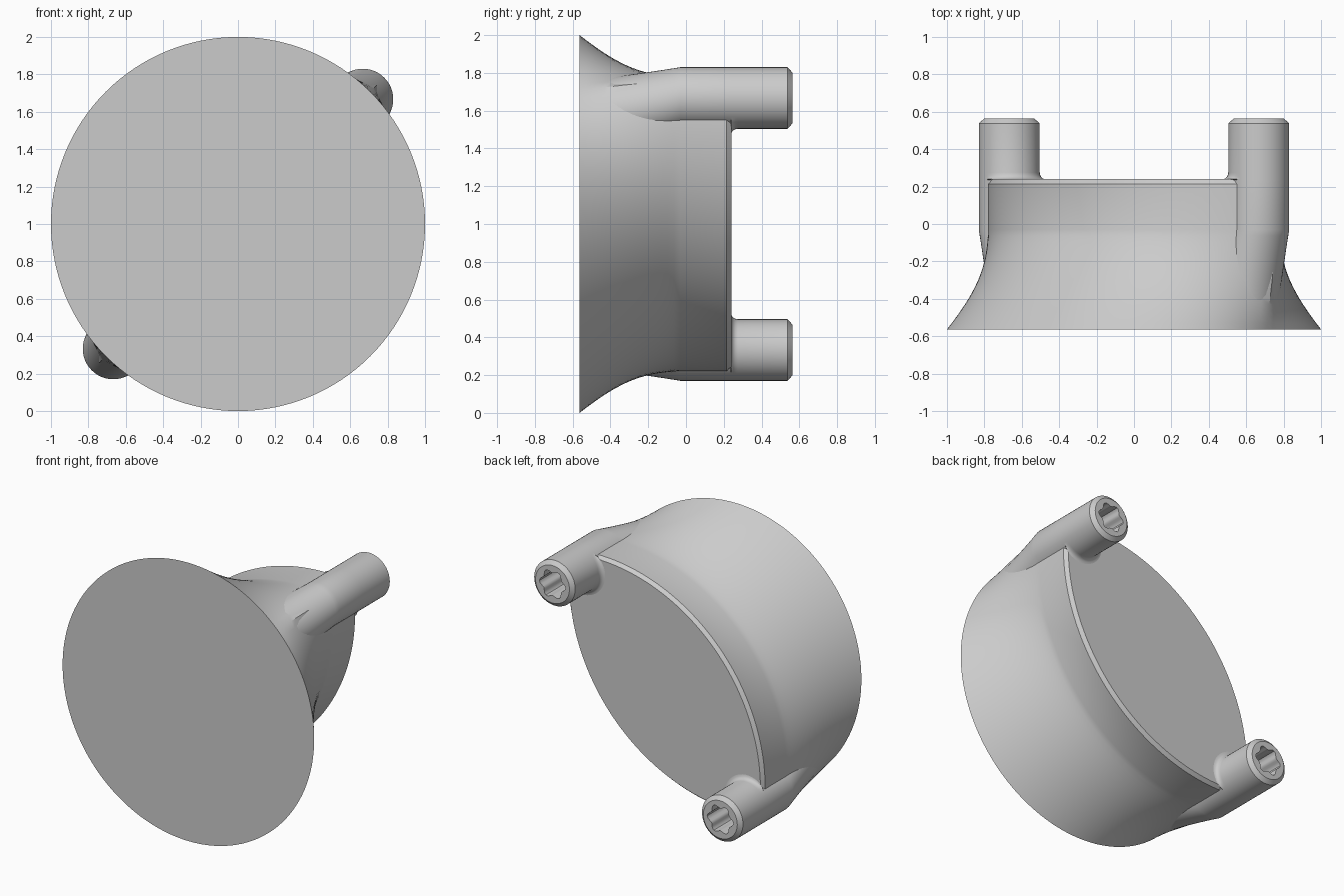
import bpy, bmesh, math
from math import sin, cos, sqrt, pi

cube = bpy.data.objects.get("Cube")
if cube:
    bpy.data.objects.remove(cube)

grey = bpy.data.materials.new("plain_grey")
grey.use_nodes = True
grey.diffuse_color = (0.6, 0.6, 0.6, 1)
grey.node_tree.nodes["Principled BSDF"].inputs["Base Color"].default_value = (0.6, 0.6, 0.6, 1)

FRONT, NECK, SHOULDER, BACK, END = -0.563, -0.03, 0.215, 0.24, 0.563


def skin(name, rings):
    """Closed solid through a list of equal-sized rings of points."""
    bm = bmesh.new()
    loops = [[bm.verts.new(p) for p in ring] for ring in rings]
    n = len(loops[0])
    for a, b in zip(loops, loops[1:]):
        for i in range(n):
            j = (i + 1) % n
            bm.faces.new((a[i], a[j], b[j], b[i]))
    bm.faces.new(loops[0])
    bm.faces.new(loops[-1])
    bmesh.ops.recalc_face_normals(bm, faces=bm.faces)
    mesh = bpy.data.meshes.new(name)
    bm.to_mesh(mesh)
    bm.free()
    mesh.materials.append(grey)
    obj = bpy.data.objects.new(name, mesh)
    bpy.context.collection.objects.link(obj)
    bpy.ops.object.select_all(action='DESELECT')
    obj.select_set(True)
    bpy.context.view_layer.objects.active = obj
    bpy.ops.object.shade_smooth_by_angle(angle=math.radians(30))


# Body: round front disc lofted into a two-arc lens section
LENS_C, LENS_R, SIDES, STEPS = 0.543, 1.323, 128, 16


def lens_radius(a, inset):
    d = abs(LENS_C * (cos(a) - sin(a)))
    return sqrt(d * d - 2 * LENS_C ** 2 + (LENS_R - inset) ** 2) - d


def body_ring(y, blend, inset=0):
    pts = []
    for i in range(SIDES):
        a = 2 * pi * i / SIDES
        lens = lens_radius(a, inset)
        r = lens + blend * (1 - lens)
        pts.append((r * cos(a), y, 1 + r * sin(a)))
    return pts


rings = [body_ring(FRONT + (NECK - FRONT) * k / STEPS, (1 - k / STEPS) ** 1.25)
         for k in range(STEPS + 1)]
rings += [body_ring(SHOULDER, 0), body_ring(BACK, 0, 0.02)]
skin("flared_body", rings)

# Posts: widening leaning root, straight shaft, chamfered end with a six-lobed socket
POST_R, POST_C, ROOT_R, ROOT_C = 0.163, 0.667, 0.2, 0.564


def post_ring(side, y, radius, centre=POST_C, fillet=0, lobe=0):
    pts = []
    for i in range(48):
        a = 2 * pi * i / 48
        inward = max(0, cos(a - 1.25 * pi))
        r = radius + fillet * sqrt(inward) + lobe * cos(6 * a)
        pts.append((side * (centre + r * cos(a)), y, 1 + side * (centre + r * sin(a))))
    return pts


for name, side in (("upper_post", 1), ("lower_post", -1)):
    rings = []
    # root sweeps from the disc edge out to the shaft
    for k in range(STEPS + 1):
        t = k / STEPS
        y = FRONT + 0.003 + (NECK - FRONT - 0.003) * t
        e = t ** 1.3
        rings.append(post_ring(side, y, ROOT_R + (POST_R - ROOT_R) * e,
                               ROOT_C + (POST_C - ROOT_C) * e))
    rings.append(post_ring(side, BACK - 0.005, POST_R))
    # small fillet where the post meets the back face
    for k in range(5):
        t = k / 4 * pi / 2
        rings.append(post_ring(side, BACK + 0.035 * (1 - cos(t)), POST_R,
                               fillet=0.035 * (1 - sin(t))))
    rings += [post_ring(side, END - 0.025, POST_R),
              post_ring(side, END, 0.135),
              post_ring(side, END, 0.092, lobe=0.012),
              post_ring(side, 0.36, 0.092, lobe=0.012)]
    skin(name, rings)
